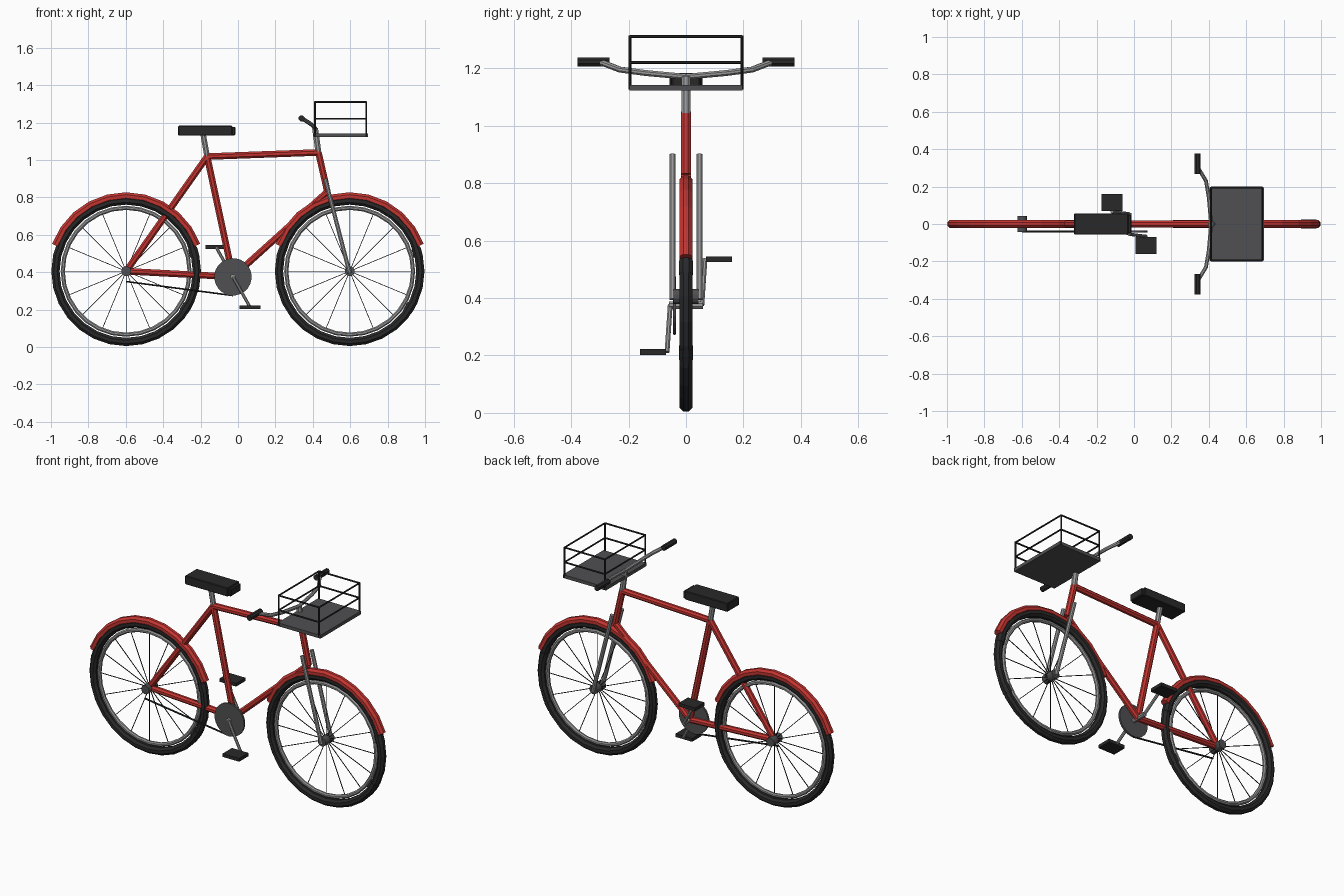
import bpy, bmesh
from math import cos, sin, pi, radians
from mathutils import Vector

cube = bpy.data.objects.get("Cube")
if cube:
    bpy.data.objects.remove(cube)


def material(name, r, g, b):
    m = bpy.data.materials.new(name)
    m.use_nodes = True
    m.diffuse_color = (r, g, b, 1)
    bsdf = m.node_tree.nodes["Principled BSDF"]
    bsdf.inputs["Base Color"].default_value = (r, g, b, 1)
    bsdf.inputs["Roughness"].default_value = 0.6
    return m


RED = material("red paint", 0.55, 0.035, 0.03)
BLACK = material("black rubber", 0.022, 0.022, 0.022)
STEEL = material("grey steel", 0.32, 0.32, 0.32)
DARK = material("dark grey metal", 0.08, 0.08, 0.085)


def finish(name, bm, mat):
    bmesh.ops.recalc_face_normals(bm, faces=bm.faces)
    mesh = bpy.data.meshes.new(name)
    bm.to_mesh(mesh)
    bm.free()
    mesh.materials.append(mat)
    obj = bpy.data.objects.new(name, mesh)
    bpy.context.collection.objects.link(obj)
    return obj


def sweep(bm, path, radius, sides=8, closed=False):
    """Sweep a round section along a path, with mitred corners."""
    pts = [Vector(p) for p in path]
    n = len(pts)
    rings = []
    for i, p in enumerate(pts):
        a = pts[i - 1] if i or closed else p
        b = pts[(i + 1) % n] if i < n - 1 or closed else p
        d = (b - a).normalized()
        ref = Vector((0, 1, 0)) if abs(d.y) < 0.8 else Vector((0, 0, 1))
        u = d.cross(ref).normalized()
        v = d.cross(u)
        rings.append([bm.verts.new(p + radius * (cos(t) * u + sin(t) * v))
                      for t in (2 * pi * (k + 0.5) / sides for k in range(sides))])
    for i in range(n if closed else n - 1):
        r, s = rings[i], rings[(i + 1) % n]
        for k in range(sides):
            j = (k + 1) % sides
            bm.faces.new((r[k], r[j], s[j], s[k]))
    if not closed:
        bm.faces.new(rings[0])
        bm.faces.new(rings[-1])


def tube(name, path, radius, mat, sides=8, closed=False):
    bm = bmesh.new()
    sweep(bm, path, radius, sides, closed)
    return finish(name, bm, mat)


def box(name, lo, hi, mat, bevel=0):
    bm = bmesh.new()
    bmesh.ops.create_cube(bm, size=1)
    for v in bm.verts:
        v.co = [(l + h) / 2 + c * (h - l) for l, h, c in zip(lo, hi, v.co)]
    if bevel:
        bmesh.ops.bevel(bm, geom=bm.edges[:], offset=bevel, segments=1, affect='EDGES')
    return finish(name, bm, mat)


def arc(cx, radius, start, end, count):
    angles = [radians(start + (end - start) * i / count) for i in range(count + 1)]
    return [(cx + radius * cos(a), 0, AXLE + radius * sin(a)) for a in angles]


AXLE = 0.405
REAR, FRONT = -0.598, 0.597

# Wheels with hubs, spokes and mudguards
for side, cx in (("rear", REAR), ("front", FRONT)):
    tube(side + "_tyre", arc(cx, 0.378, 0, 360, 28)[:-1], 0.024, BLACK, closed=True)
    tube(side + "_rim", arc(cx, 0.339, 0, 360, 28)[:-1], 0.012, STEEL, closed=True)
    tube(side + "_hub", [(cx, -0.043, AXLE), (cx, 0.043, AXLE)], 0.027, DARK, 12)
    bm = bmesh.new()
    for p in arc(cx, 0.335, 0, 360, 16)[:-1]:
        sweep(bm, [(cx, 0, AXLE), p], 0.0025, 4)
    finish(side + "_spokes", bm, BLACK)
    tube(side + "_mudguard", arc(cx, 0.4, 20, 160, 10), 0.024, RED)
    # Raised tyre patches
    for start in (-35, 12):
        tube(side + "_tyre_patch", arc(cx, 0.375, start, start + 7, 2), 0.027, BLACK)

# Frame
CRANK = (-0.027, 0, 0.375)
SEAT_TOP = (-0.165, 0, 1.018)
HEAD_TOP = (0.43, 0, 1.04)
HEAD_LOW = (0.478, 0, 0.83)
DROPOUT = (REAR, 0, AXLE)
for name, a, b in (("seat_tube", CRANK, SEAT_TOP),
                   ("top_tube", SEAT_TOP, HEAD_TOP),
                   ("head_tube", HEAD_TOP, HEAD_LOW),
                   ("down_tube", CRANK, HEAD_LOW),
                   ("seat_stay", SEAT_TOP, DROPOUT),
                   ("chain_stay", DROPOUT, CRANK)):
    tube(name, [a, b], 0.019, RED)

# Fork, seat post and stem
for side, y in (("left", 0.047), ("right", -0.047)):
    tube(side + "_fork_leg", [(0.466, y, 0.9), (FRONT, y, AXLE - 0.01)], 0.012, STEEL)
tube("seat_post", [SEAT_TOP, (-0.187, 0, 1.14)], 0.016, STEEL)
tube("stem", [HEAD_TOP, (0.412, 0, 1.17)], 0.017, STEEL)

# Saddle
box("saddle", (-0.32, -0.057, 1.13), (-0.03, 0.057, 1.183), BLACK, 0.004)
box("saddle_nose", (-0.035, -0.05, 1.132), (-0.014, 0.05, 1.176), BLACK, 0.004)

# Handlebar and grips
half = [(0.40, 0.14, 1.183), (0.385, 0.23, 1.195), (0.34, 0.305, 1.224)]
bar = [(x, -y, z) for x, y, z in reversed(half)] + [(0.412, 0, 1.17)] + half
tube("handlebar", bar, 0.011, STEEL)
for side, s in (("left", 1), ("right", -1)):
    tube(side + "_grip", [(0.34, s * 0.267, 1.222), (0.34, s * 0.378, 1.222)], 0.017, BLACK)

# Drivetrain
cx, _, cz = CRANK
tube("chainring", [(cx, -0.046, cz), (cx, -0.034, cz)], 0.1, DARK, 24)
tube("crank_axle", [(cx, -0.06, cz), (cx, 0.06, cz)], 0.014, STEEL)
tube("chain", [(REAR, -0.04, 0.35), (cx, -0.04, 0.275)], 0.005, BLACK, 6)
for side, s, end_x, end_z, ped_x in (("right", -1, 0.065, 0.212, 0.064),
                                     ("left", 1, -0.118, 0.535, -0.118)):
    tube(side + "_crank", [(cx, s * 0.055, cz), (end_x, s * 0.066, end_z)], 0.009, STEEL)
    y0, y1 = sorted((s * 0.07, s * 0.16))
    box(side + "_pedal", (ped_x - 0.056, y0, end_z - 0.01),
        (ped_x + 0.056, y1, end_z + 0.01), BLACK)

# Basket
box("basket_floor", (0.405, -0.196, 1.122), (0.695, 0.196, 1.142), DARK)
corners = [(0.412, -0.195), (0.685, -0.195), (0.685, 0.195), (0.412, 0.195)]
bm = bmesh.new()
for i, (x, y) in enumerate(corners):
    sweep(bm, [(x, y, 1.125), (x, y, 1.313)], 0.005, 6)
    nx, ny = corners[(i + 1) % 4]
    for z in (1.22, 1.31):
        sweep(bm, [(x, y, z), (nx, ny, z)], 0.005, 6)
finish("basket_wires", bm, BLACK)
